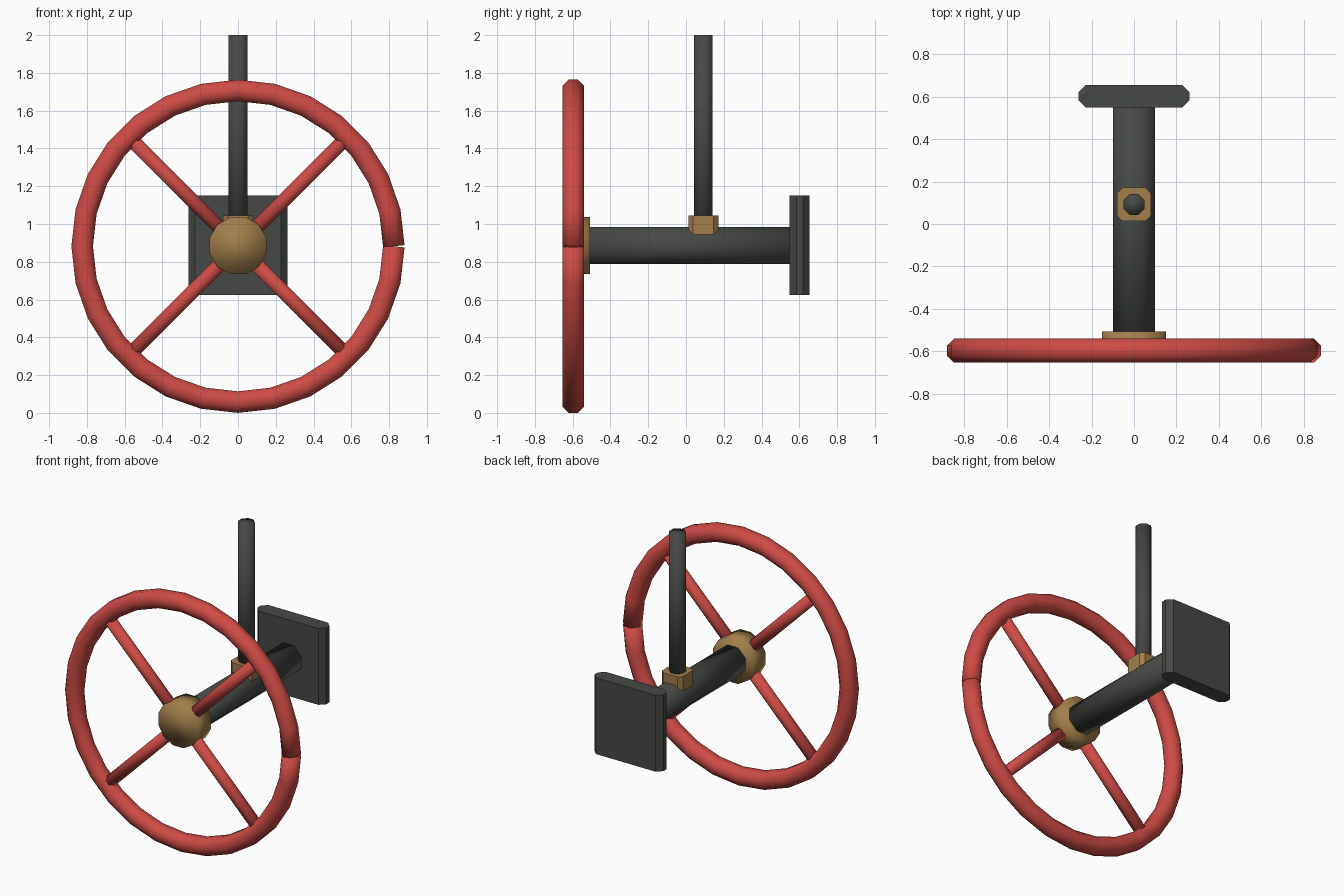
import bpy, bmesh, math
from mathutils import Vector

if "Cube" in bpy.data.objects:
    bpy.data.objects.remove(bpy.data.objects["Cube"])


def material(name, rgb):
    m = bpy.data.materials.new(name)
    m.diffuse_color = (*rgb, 1)
    m.use_nodes = True
    m.node_tree.nodes["Principled BSDF"].inputs["Base Color"].default_value = m.diffuse_color
    return m


RED = material("red_paint", (0.62, 0.07, 0.06))
DARK = material("dark_iron", (0.06, 0.066, 0.06))
BRASS = material("brass", (0.36, 0.21, 0.07))


def loft(name, rings, mat, smooth=True):
    """Skin a list of point rings and cap both ends."""
    bm = bmesh.new()
    rows = [[bm.verts.new(p) for p in ring] for ring in rings]
    n = len(rows[0])
    for a, b in zip(rows, rows[1:]):
        for j in range(n):
            k = (j + 1) % n
            bm.faces.new((a[j], a[k], b[k], b[j]))
    bm.faces.new(rows[0][::-1])
    bm.faces.new(rows[-1])
    bmesh.ops.recalc_face_normals(bm, faces=bm.faces)
    for f in bm.faces:
        f.smooth = smooth
    me = bpy.data.meshes.new(name)
    bm.to_mesh(me)
    bm.free()
    me.materials.append(mat)
    ob = bpy.data.objects.new(name, me)
    bpy.context.collection.objects.link(ob)
    return ob


def section(center, u, v, flat_radius, n=8):
    """Regular polygon with flats facing the u and v directions."""
    r = flat_radius / math.cos(math.pi / n)
    angles = [(j + 0.5) * math.tau / n for j in range(n)]
    return [center + r * (math.cos(a) * u + math.sin(a) * v) for a in angles]


def bar(name, p0, p1, flat_radius, mat, n=8):
    p0, p1 = Vector(p0), Vector(p1)
    d = (p1 - p0).normalized()
    u = Vector((0, 1, 0)) if abs(d.y) < 0.5 else Vector((1, 0, 0))
    v = d.cross(u)
    return loft(name, [section(p, u, v, flat_radius, n) for p in (p0, p1)], mat)


def chamfered_block(name, cx, cy, hx, hy, c, z0, z1, mat):
    """Box whose four vertical edges are cut off."""
    prof = [(hx, hy - c), (hx - c, hy), (c - hx, hy), (-hx, hy - c),
            (-hx, c - hy), (c - hx, -hy), (hx - c, -hy), (hx, c - hy)]
    return loft(name, [[Vector((cx + x, cy + y, z)) for x, y in prof]
                       for z in (z0, z1)], mat, smooth=False)


WHEEL = Vector((0, -0.597, 0.882))
RIM_R, TUBE_R, STEPS = 0.825, 0.057, 28

# wheel rim: bent tube whose square-cut ends meet at +x
step = math.tau / STEPS
rings = []
for i in range(STEPS + 1):
    t = i * step
    tilt = t + (step / 2 if i == 0 else -step / 2 if i == STEPS else 0)
    center = WHEEL + RIM_R * Vector((math.cos(t), 0, math.sin(t)))
    out = Vector((math.cos(tilt), 0, math.sin(tilt)))
    rings.append(section(center, out, Vector((0, 1, 0)), TUBE_R))
loft("wheel_rim", rings, RED)

# four diagonal spokes
for i in range(4):
    a = math.radians(45 + 90 * i)
    d = Vector((math.cos(a), 0, math.sin(a)))
    bar(f"spoke_{i + 1}", WHEEL + d * 0.05, WHEEL + d * 0.81, 0.038, RED)

# hub and shaft
bar("hub", (0, -0.65, 0.885), (0, -0.508, 0.885), 0.151, BRASS, 12)
bar("shaft", (0, -0.56, 0.885), (0, 0.58, 0.885), 0.098, DARK)

# mounting plate
chamfered_block("mounting_plate", 0, 0.602, 0.262, 0.053, 0.035, 0.625, 1.15, DARK)

# collar and upright rod
chamfered_block("collar", 0, 0.092, 0.079, 0.079, 0.025, 0.9, 1.045, BRASS)
bar("upright_rod", (0, 0.092, 0.9), (0, 0.092, 2.0), 0.049, DARK)
